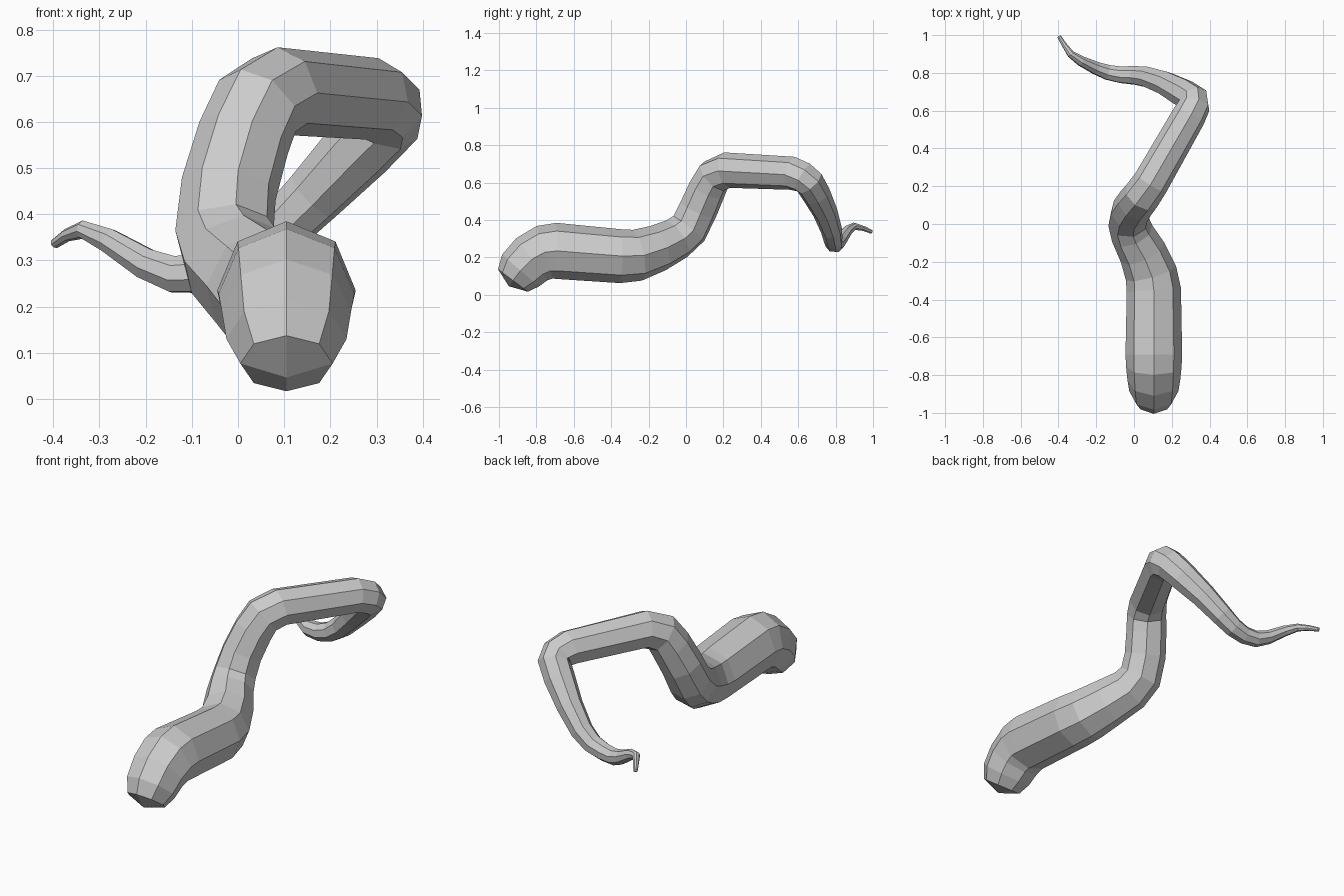
import bpy, bmesh, math
from mathutils import Vector

cube = bpy.data.objects.get("Cube")
if cube:
    bpy.data.objects.remove(cube, do_unlink=True)

SIDES = 8

# Centre line from the blunt end to the thin tip: x, y, z, radius
PATH = [
    (.105, -.925, .077, .1), (.105, -.885, .13, .13), (.105, -.825, .19, .14),
    (.105, -.755, .228, .147), (.105, -.69, .235, .15), (.105, -.35, .207, .144),
    (.09, -.26, .212, .138), (.045, -.15, .25, .126), (-.01, -.05, .3, .115),
    (-.03, .015, .355, .109), (-.02, .065, .455, .105), (.012, .113, .565, .102),
    (.042, .15, .635, .1), (.09, .22, .667, .096), (.29, .57, .65, .09),
    (.318, .625, .628, .086), (.315, .66, .6, .082), (.26, .695, .54, .077),
    (.165, .745, .44, .066), (.07, .778, .345, .057), (0, .787, .295, .051),
    (-.07, .79, .273, .046), (-.14, .803, .27, .042), (-.2, .825, .293, .036),
    (-.28, .863, .343, .028), (-.335, .9, .367, .02), (-.37, .95, .355, .014),
    (-.396, .992, .337, .011),
]


def sweep(name, path, material):
    """Octagonal tube along the path, with a frame carried from ring to ring."""
    centres = [Vector(p[:3]) for p in path]
    last = len(path) - 1
    bm = bmesh.new()
    rings = []
    up = Vector((0, 0, 1))
    for i, c in enumerate(centres):
        ahead = (centres[min(i + 1, last)] - c).normalized()
        behind = (c - centres[max(i - 1, 0)]).normalized()
        tangent = (ahead + behind).normalized()
        up = (up - tangent * up.dot(tangent)).normalized()
        side = tangent.cross(up)
        ring = []
        for k in range(SIDES):
            a = math.tau * k / SIDES
            ring.append(bm.verts.new(c + (up * math.cos(a) + side * math.sin(a)) * path[i][3]))
        rings.append(ring)
    for a, b in zip(rings, rings[1:]):
        for k in range(SIDES):
            n = (k + 1) % SIDES
            bm.faces.new((a[k], a[n], b[n], b[k]))
    # Rounded ends, each made of four quads around a bulging centre
    for ring, c, inner, r in ((rings[0], centres[0], centres[1], path[0][3]),
                              (rings[-1], centres[-1], centres[-2], path[-1][3])):
        hub = bm.verts.new(c + (c - inner).normalized() * r * .38)
        for k in range(0, SIDES, 2):
            bm.faces.new((hub, ring[k], ring[k + 1], ring[(k + 2) % SIDES]))
    bmesh.ops.recalc_face_normals(bm, faces=bm.faces[:])
    mesh = bpy.data.meshes.new(name)
    bm.to_mesh(mesh)
    bm.free()
    mesh.materials.append(material)
    obj = bpy.data.objects.new(name, mesh)
    bpy.context.collection.objects.link(obj)
    return obj


grey = bpy.data.materials.new("light_grey")
grey.use_nodes = True
colour = (.6, .6, .6, 1)
grey.diffuse_color = colour
grey.node_tree.nodes["Principled BSDF"].inputs["Base Color"].default_value = colour

sweep("tentacle", PATH, grey)
